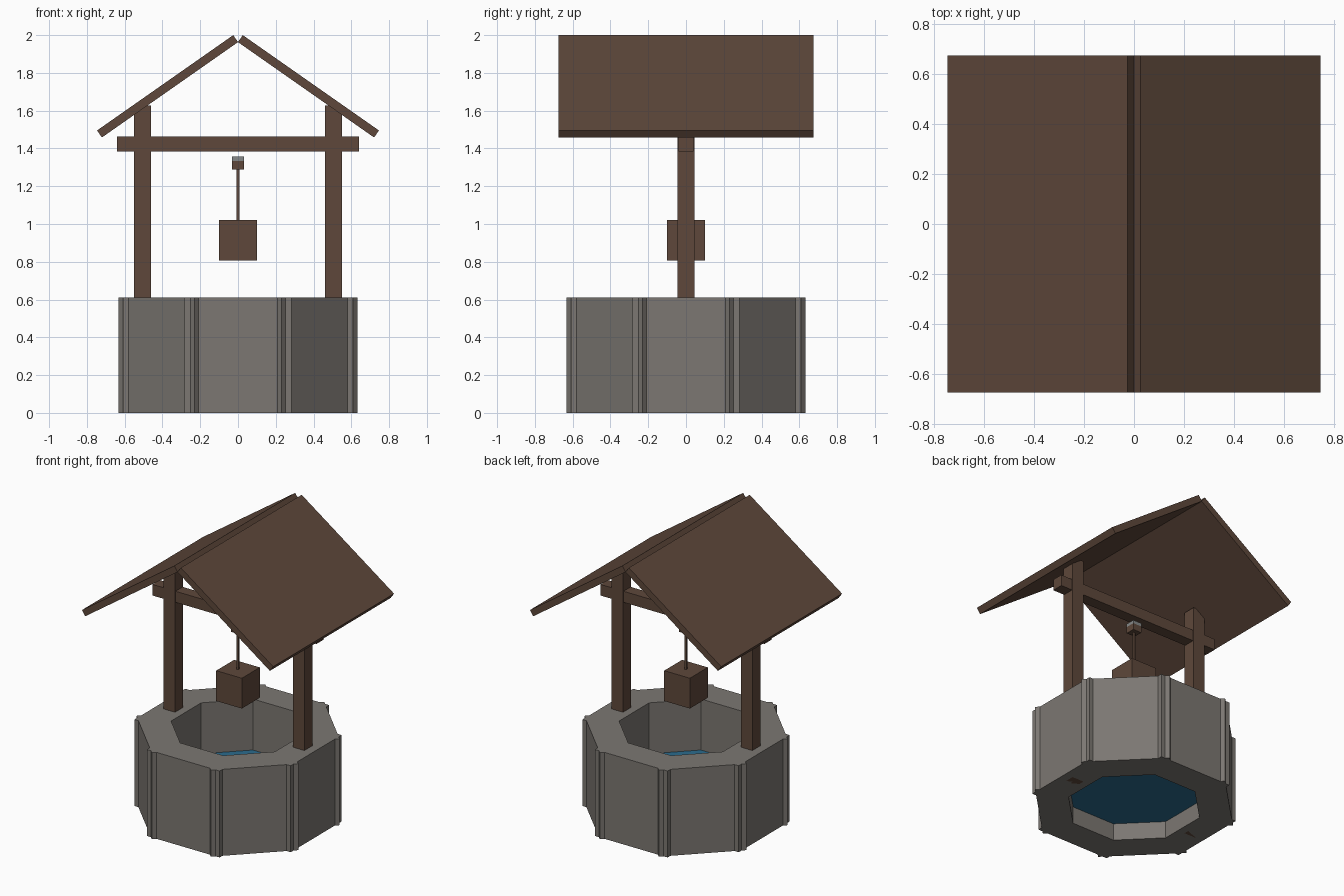
import bpy, bmesh, math
from mathutils import Matrix

if "Cube" in bpy.data.objects:
    bpy.data.objects.remove(bpy.data.objects["Cube"])


def material(name, rgb):
    m = bpy.data.materials.new(name)
    m.diffuse_color = (*rgb, 1)
    m.use_nodes = True
    m.node_tree.nodes["Principled BSDF"].inputs["Base Color"].default_value = m.diffuse_color
    return m


STONE = material("grey_stone", (0.20, 0.185, 0.168))
WOOD = material("dark_brown_wood", (0.112, 0.064, 0.043))
WATER = material("blue_water", (0.025, 0.15, 0.27))
METAL = material("light_grey_metal", (0.24, 0.25, 0.25))


def finish(name, bm, mat):
    mesh = bpy.data.meshes.new(name)
    bm.to_mesh(mesh)
    bm.free()
    mesh.materials.append(mat)
    obj = bpy.data.objects.new(name, mesh)
    bpy.context.collection.objects.link(obj)
    return obj


def box(name, centre, size, mat, rot=Matrix.Identity(4)):
    bm = bmesh.new()
    bmesh.ops.create_cube(bm, size=1)
    bm.transform(Matrix.Translation(centre) @ rot @ Matrix.Diagonal((*size, 1)))
    return finish(name, bm, mat)


# Stone wall: eight overlapping blocks whose ends poke out at the corners
INNER, OUTER, WIDTH, HEIGHT = 0.405, 0.61, 0.568, 0.61
for i in range(8):
    a = i * math.pi / 4
    r = (INNER + OUTER) / 2
    box(f"wall_block_{i + 1}", (r * math.cos(a), r * math.sin(a), HEIGHT / 2),
        (OUTER - INNER, WIDTH, HEIGHT), STONE, Matrix.Rotation(a, 4, 'Z'))

# Water: octagonal slab inside the wall
bm = bmesh.new()
bmesh.ops.create_cone(bm, cap_ends=True, segments=8, radius1=0.44, radius2=0.44, depth=0.13)
bm.transform(Matrix.Translation((0, 0, 0.185)) @ Matrix.Rotation(math.pi / 8, 4, 'Z'))
finish("water", bm, WATER)

# Posts and sloping roof panels on both sides
PITCH = math.radians(35)
for side, s in (("left", -1), ("right", 1)):
    box(f"{side}_post", (s * 0.505, 0, 0.8135), (0.09, 0.09, 1.627), WOOD)
    box(f"{side}_roof_panel", (s * 0.373, 0, 1.729), (0.88, 1.348, 0.045), WOOD,
        Matrix.Rotation(s * PITCH, 4, 'Y'))

# Cross beam
box("cross_beam", (0, 0, 1.423), (1.28, 0.08, 0.078), WOOD)

# Hanger block, rope and bucket
box("hanger_block", (0, 0, 1.311), (0.066, 0.066, 0.046), WOOD)
box("hanger_cap", (0, 0, 1.3455), (0.066, 0.066, 0.023), METAL)
box("rope", (0, 0, 1.155), (0.015, 0.015, 0.27), WOOD)
box("bucket", (0, 0, 0.914), (0.2, 0.2, 0.214), WOOD)
